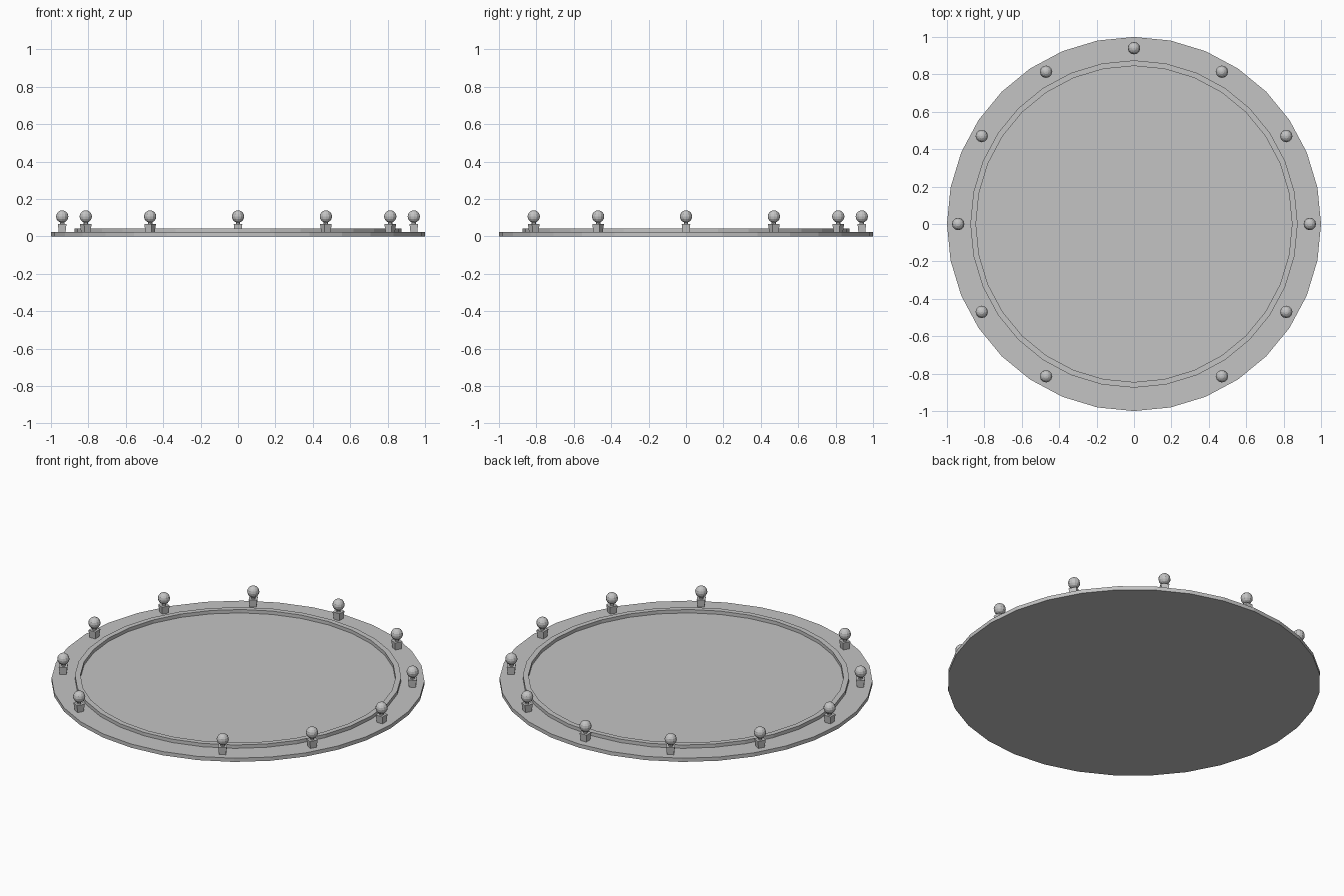
import bpy, bmesh, math
from mathutils import Matrix, Vector

cube = bpy.data.objects.get("Cube")
if cube:
    bpy.data.objects.remove(cube)

SIDES = 32
grey = bpy.data.materials.new("plain grey")
grey.use_nodes = True
grey.diffuse_color = (0.55, 0.55, 0.55, 1)
grey.node_tree.nodes["Principled BSDF"].inputs["Base Color"].default_value = grey.diffuse_color


def finish(name, bm):
    bmesh.ops.recalc_face_normals(bm, faces=bm.faces)
    mesh = bpy.data.meshes.new(name)
    bm.to_mesh(mesh)
    bm.free()
    mesh.materials.append(grey)
    obj = bpy.data.objects.new(name, mesh)
    bpy.context.collection.objects.link(obj)
    return obj


def add_cone(bm, sides, r1, r2, z1, z2, turn=0):
    place = Matrix.Translation((0, 0, (z1 + z2) / 2)) @ Matrix.Rotation(turn, 4, 'Z')
    bmesh.ops.create_cone(bm, cap_ends=True, segments=sides, radius1=r1,
                          radius2=r2, depth=z2 - z1, matrix=place)


# Flat round base
bm = bmesh.new()
add_cone(bm, SIDES, 1, 1, 0, 0.022)
finish("base_disc", bm)

# Raised rim: a rectangular profile swept around the centre
bm = bmesh.new()
profile = [(0.845, 0.02), (0.875, 0.02), (0.875, 0.042), (0.845, 0.042)]
loops = []
for i in range(SIDES):
    a = math.tau * i / SIDES
    loops.append([bm.verts.new((r * math.sin(a), r * math.cos(a), z)) for r, z in profile])
for i, loop in enumerate(loops):
    after = loops[(i + 1) % SIDES]
    for j in range(4):
        k = (j + 1) % 4
        bm.faces.new((loop[j], after[j], after[k], loop[k]))
finish("raised_rim", bm)

# Tapered socket with a short neck
bm = bmesh.new()
half_diagonal = math.sqrt(2) / 2
add_cone(bm, 4, 0.036 * half_diagonal, 0.046 * half_diagonal, 0.021, 0.066, math.pi / 4)
add_cone(bm, 8, 0.012, 0.012, 0.06, 0.08)
socket = finish("socket", bm)

# Round bulb
bm = bmesh.new()
bmesh.ops.create_uvsphere(bm, u_segments=12, v_segments=8, radius=0.033,
                          matrix=Matrix.Translation((0, 0, 0.106)))
bulb = finish("bulb", bm)

# Eleven lights around the edge, leaving the front position empty
for n in range(11):
    angle = math.radians(-60 + 30 * n)
    for part in (socket, bulb):
        obj = part if n == 0 else part.copy()
        if n:
            bpy.context.collection.objects.link(obj)
        obj.name = f"{part.name.split('_')[0]}_{n + 1}"
        obj.location = Vector((math.cos(angle), math.sin(angle), 0)) * 0.94
        obj.rotation_euler.z = angle
